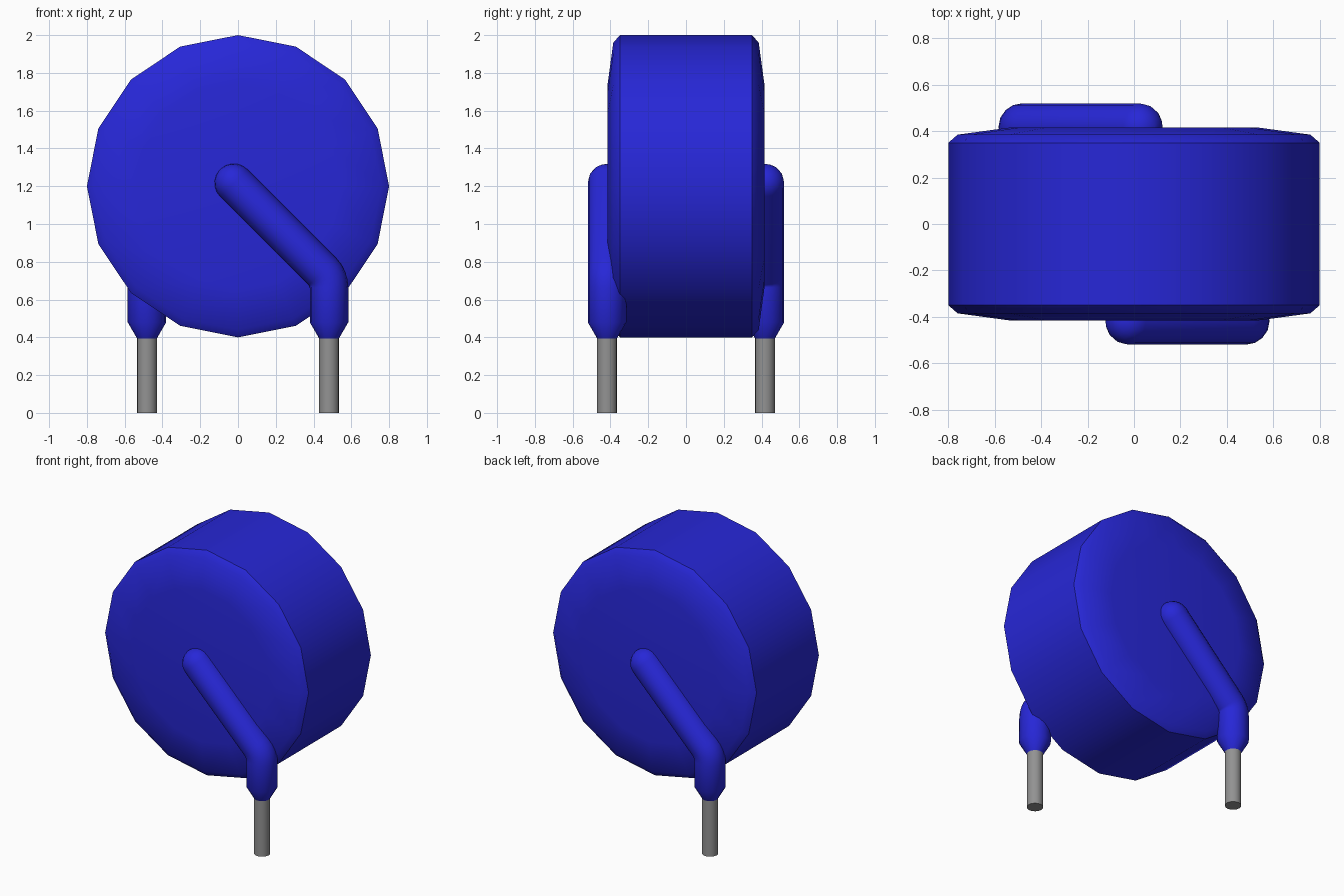
import bpy
import bmesh
import math
from mathutils import Vector, Matrix

cube = bpy.data.objects.get("Cube")
if cube:
    bpy.data.objects.remove(cube)


def material(name, rgb, rough):
    m = bpy.data.materials.new(name)
    m.diffuse_color = (*rgb, 1)
    m.use_nodes = True
    bsdf = m.node_tree.nodes["Principled BSDF"]
    bsdf.inputs["Base Color"].default_value = (*rgb, 1)
    bsdf.inputs["Roughness"].default_value = rough
    return m


BLUE = material("blue coating", (0.02, 0.02, 0.68), 0.5)
GREY = material("grey wire", (0.29, 0.29, 0.29), 0.5)


def sweep(name, stations, sides, mat, turn=0.0, smooth=40):
    """Join rings given as (centre, tangent, radius); tangents lie in the XZ plane or along Y."""
    bm = bmesh.new()
    rings = []
    for centre, tangent, radius in stations:
        t = Vector(tangent).normalized()
        u = Vector((1, 0, 0)) if abs(t.y) > 0.9 else Vector((0, 1, 0))
        v = t.cross(u)
        angles = [2 * math.pi * i / sides for i in range(sides)]
        rings.append([bm.verts.new(Vector(centre) + radius * (math.cos(a) * u + math.sin(a) * v))
                      for a in angles])
    for a, b in zip(rings, rings[1:]):
        for i in range(sides):
            j = (i + 1) % sides
            bm.faces.new((a[i], a[j], b[j], b[i]))
    bm.faces.new(rings[0][::-1])
    bm.faces.new(rings[-1])
    bmesh.ops.rotate(bm, verts=bm.verts, matrix=Matrix.Rotation(turn, 3, 'Z'))
    bmesh.ops.recalc_face_normals(bm, faces=bm.faces)
    mesh = bpy.data.meshes.new(name)
    bm.to_mesh(mesh)
    bm.free()
    mesh.materials.append(mat)
    obj = bpy.data.objects.new(name, mesh)
    bpy.context.collection.objects.link(obj)
    bpy.ops.object.select_all(action='DESELECT')
    obj.select_set(True)
    bpy.context.view_layer.objects.active = obj
    bpy.ops.object.shade_smooth_by_angle(angle=math.radians(smooth))
    return obj


# Disc body: sixteen sides with a chamfered rim and slightly domed faces
half = [(0.35, 0.80), (0.385, 0.76), (0.415, 0.54)]
profile = [(-y, r) for y, r in reversed(half)] + half
sweep("disc_body", [((0, y, 1.2), (0, 1, 0), r) for y, r in profile], 16, BLUE)

# Coated lead: rounded tip, diagonal run, bend, then a tapered sleeve
X, Y, R, WIRE = 0.482, -0.418, 0.102, 0.053
down, diagonal = Vector((0, 0, -1)), Vector((1, 0, -1)).normalized()
tip = Vector((-0.022, Y, 1.217))
corner = Vector((X, Y, 0.713))
coat = []
for k in range(6):
    a = math.radians(4 + 86 * k / 5)
    coat.append((tip - diagonal * R * math.cos(a), diagonal, R * math.sin(a)))
reach = 0.05
bend = reach / math.tan(math.radians(22.5))
pivot = corner - down * -reach - Vector((bend, 0, 0))
for k in range(5):
    a = math.radians(45 - 45 * k / 4)
    outward = Vector((math.cos(a), 0, math.sin(a)))
    coat.append((pivot + bend * outward, (math.sin(a), 0, -math.cos(a)), R))
coat += [((X, Y, 0.48), down, R), ((X, Y, 0.395), down, WIRE)]

# Bare wire below the sleeve
wire = [((X, Y, 0.40), down, WIRE), ((X, Y, 0), down, WIRE)]

# The back lead is the front one turned half way round
for side, turn in (("front", 0.0), ("back", math.pi)):
    sweep(side + "_lead_coating", coat, 16, BLUE, turn)
    sweep(side + "_lead_wire", wire, 16, GREY, turn)
